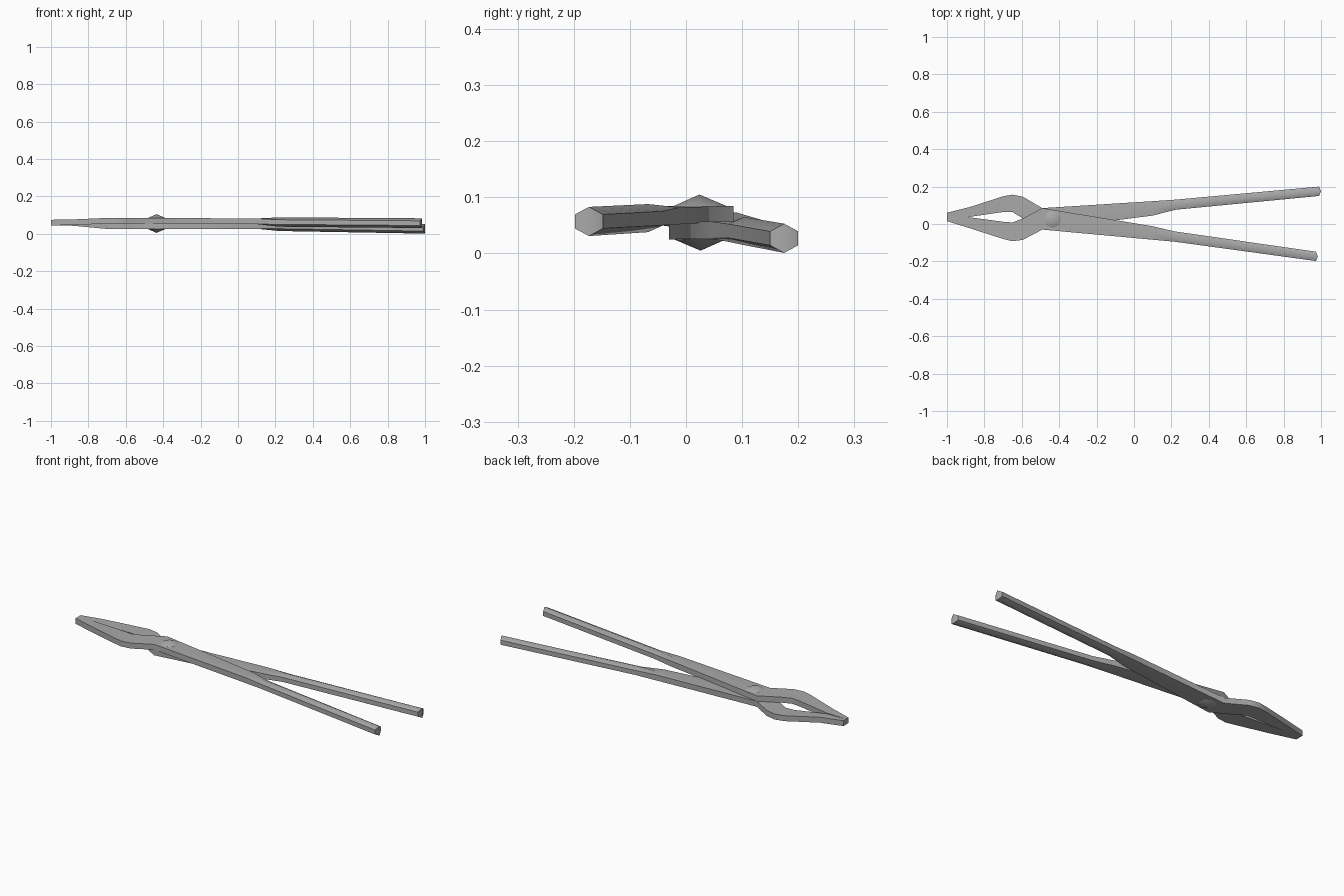
import bpy, bmesh, math

if "Cube" in bpy.data.objects:
    bpy.data.objects.remove(bpy.data.objects["Cube"])

steel = bpy.data.materials.new("grey_steel")
steel.use_nodes = True
colour = (0.4, 0.4, 0.4, 1)
steel.diffuse_color = colour
steel.node_tree.nodes["Principled BSDF"].inputs["Base Color"].default_value = colour


def finish(name, bm, angle):
    bmesh.ops.recalc_face_normals(bm, faces=bm.faces)
    mesh = bpy.data.meshes.new(name)
    bm.to_mesh(mesh)
    bm.free()
    mesh.materials.append(steel)
    obj = bpy.data.objects.new(name, mesh)
    bpy.context.collection.objects.link(obj)
    bpy.ops.object.select_all(action='DESELECT')
    obj.select_set(True)
    bpy.context.view_layer.objects.active = obj
    bpy.ops.object.shade_smooth_by_angle(angle=math.radians(angle))


def tong_half(name, stations):
    """Loft six-sided sections: x, low y, high y, centre z, edge and ridge half heights."""
    bm = bmesh.new()
    rings = []
    for i, (x, y0, y1, z, edge, ridge) in enumerate(stations):
        mid = (y0 + y1) / 2
        tip = 0.01 if i == len(stations) - 1 else 0  # pointed handle end
        loop = [(x, y0, z - edge), (x + tip, mid, z - ridge), (x, y1, z - edge),
                (x, y1, z + edge), (x + tip, mid, z + ridge), (x, y0, z + edge)]
        rings.append([bm.verts.new(p) for p in loop])
    for a, b in zip(rings, rings[1:]):
        for k in range(6):
            n = (k + 1) % 6
            bm.faces.new((a[k], a[n], b[n], b[k]))
    for r in (rings[0], rings[-1]):
        bm.faces.new((r[0], r[1], r[4], r[5]))
        bm.faces.new((r[1], r[2], r[3], r[4]))
    finish(name, bm, 60)


T = 0.015  # half thickness of the flat forged stock

# Upper half: jaw, flat boss, then a ridged handle
tong_half("upper_tong_half", [
    (-1.0, 0.015, 0.038, 0.06, T, T),
    (-0.88, -0.022, 0.036, 0.062, T, T),
    (-0.7, -0.08, 0.012, 0.07, T, T),
    (-0.65, -0.092, 0.008, 0.07, T, T),
    (-0.595, -0.085, 0.03, 0.07, T, T),
    (-0.49, -0.03, 0.085, 0.07, T, T),
    (0.1, -0.084, -0.012, 0.067, T, T),
    (0.22, -0.095, -0.04, 0.063, 0.0125, 0.025),
    (0.973, -0.198, -0.148, 0.057, 0.0125, 0.026)])

# Lower half
tong_half("lower_tong_half", [
    (-1.0, 0.038, 0.06, 0.06, T, T),
    (-0.88, 0.038, 0.09, 0.058, T, T),
    (-0.7, 0.064, 0.148, 0.041, T, T),
    (-0.65, 0.064, 0.157, 0.04, T, T),
    (-0.595, 0.03, 0.146, 0.04, T, T),
    (-0.49, -0.03, 0.085, 0.04, T, T),
    (0.1, 0.045, 0.122, 0.042, T, T),
    (0.22, 0.076, 0.13, 0.04, 0.0125, 0.025),
    (0.99, 0.15, 0.2, 0.027, 0.0125, 0.026)])

# Rivet: pointed head above and below
bm = bmesh.new()
bottom, top = bm.verts.new((-0.435, 0.026, 0.005)), bm.verts.new((-0.435, 0.024, 0.105))
rings = [[bm.verts.new((-0.435 + 0.046 * math.cos(k * math.tau / 8),
                        0.025 + 0.046 * math.sin(k * math.tau / 8), z))
          for k in range(8)] for z in (0.025, 0.085)]
for k in range(8):
    n = (k + 1) % 8
    low, high = rings
    bm.faces.new((low[k], low[n], high[n], high[k]))
    bm.faces.new((low[n], low[k], bottom))
    bm.faces.new((high[k], high[n], top))
finish("rivet", bm, 60)
